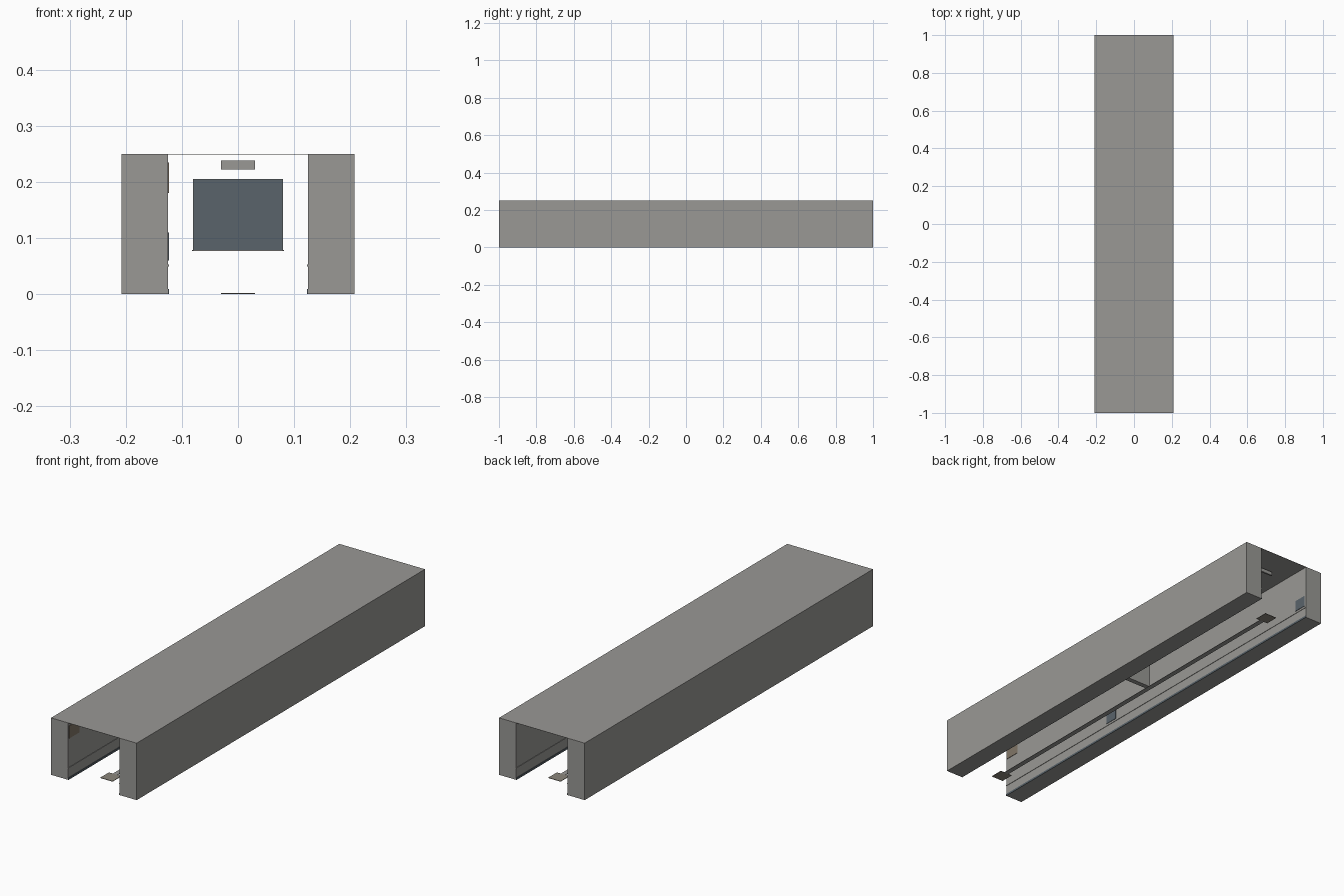
import bpy
import bmesh

cube = bpy.data.objects.get("Cube")
if cube:
    bpy.data.objects.remove(cube, do_unlink=True)


def make_material(name, rgb):
    mat = bpy.data.materials.new(name)
    mat.use_nodes = True
    colour = (*rgb, 1.0)
    mat.diffuse_color = colour
    mat.node_tree.nodes["Principled BSDF"].inputs["Base Color"].default_value = colour
    return mat


GREY = make_material("concrete grey", (0.32, 0.315, 0.30))
SLATE = make_material("slate blue", (0.10, 0.125, 0.145))
BROWN = make_material("dull brown", (0.22, 0.18, 0.135))
TAUPE = make_material("floor taupe", (0.26, 0.24, 0.20))


def box(name, low, high, mat):
    """Axis-aligned box between two corners."""
    bm = bmesh.new()
    bmesh.ops.create_cube(bm, size=1)
    for v in bm.verts:
        v.co = [lo + (c + 0.5) * (hi - lo) for c, lo, hi in zip(v.co, low, high)]
    mesh = bpy.data.meshes.new(name)
    bm.to_mesh(mesh)
    bm.free()
    mesh.materials.append(mat)
    obj = bpy.data.objects.new(name, mesh)
    bpy.context.collection.objects.link(obj)
    return obj


HALF_W, INNER, HEIGHT = 0.208, 0.125, 0.25

# Thin roof resting between and over the walls
box("roof", (-HALF_W, -1, HEIGHT - 0.001), (HALF_W, 1, HEIGHT), GREY)

# Walls with a handrail and a skirting along the inner faces
for side, label in ((1, "left"), (-1, "right")):
    def wall_box(name, x_in, x_out, z0, z1, mat):
        xs = sorted((side * x_in, side * x_out))
        box(f"{label}_{name}", (xs[0], -1, z0), (xs[1], 1, z1), mat)

    wall_box("wall", INNER, HALF_W, 0, HEIGHT, GREY)
    wall_box("handrail", INNER - 0.002, INNER, 0.049, 0.053, GREY)
    wall_box("skirting", INNER - 0.002, INNER, 0, 0.009, SLATE)

# Flat plates on the right wall
for name, y0, y1, z0, z1, mat in (
    ("back_wall_panel", 0.93, 0.99, 0.06, 0.11, SLATE),
    ("middle_wall_panel", -0.33, -0.27, 0.06, 0.11, SLATE),
    ("front_wall_poster", -0.995, -0.925, 0.18, 0.235, BROWN),
):
    box(name, (-INNER, y0, z0), (-INNER + 0.002, y1, z1), mat)

# Hanging screen in the middle: slate front, grey body
box("screen_body", (-0.08, -0.008, 0.078), (0.08, 0.01, 0.205), GREY)
box("screen_face", (-0.079, -0.01, 0.079), (0.079, -0.008, 0.204), SLATE)
box("screen_ledge", (-0.082, -0.011, 0.077), (0.082, 0.011, 0.079), GREY)

# Floor guide strip, with a pad and an overhead sign at both ends
box("floor_strip", (-0.011, -0.855, 0), (0.011, 0.855, 0.002), GREY)
for end, label in ((-1, "front"), (1, "back")):
    y = end * 0.883
    box(f"{label}_floor_pad", (-0.03, y - 0.03, 0), (0.03, y + 0.03, 0.002), TAUPE)
    box(f"{label}_sign", (-0.03, y - 0.004, 0.222), (0.03, y + 0.004, 0.238), GREY)
